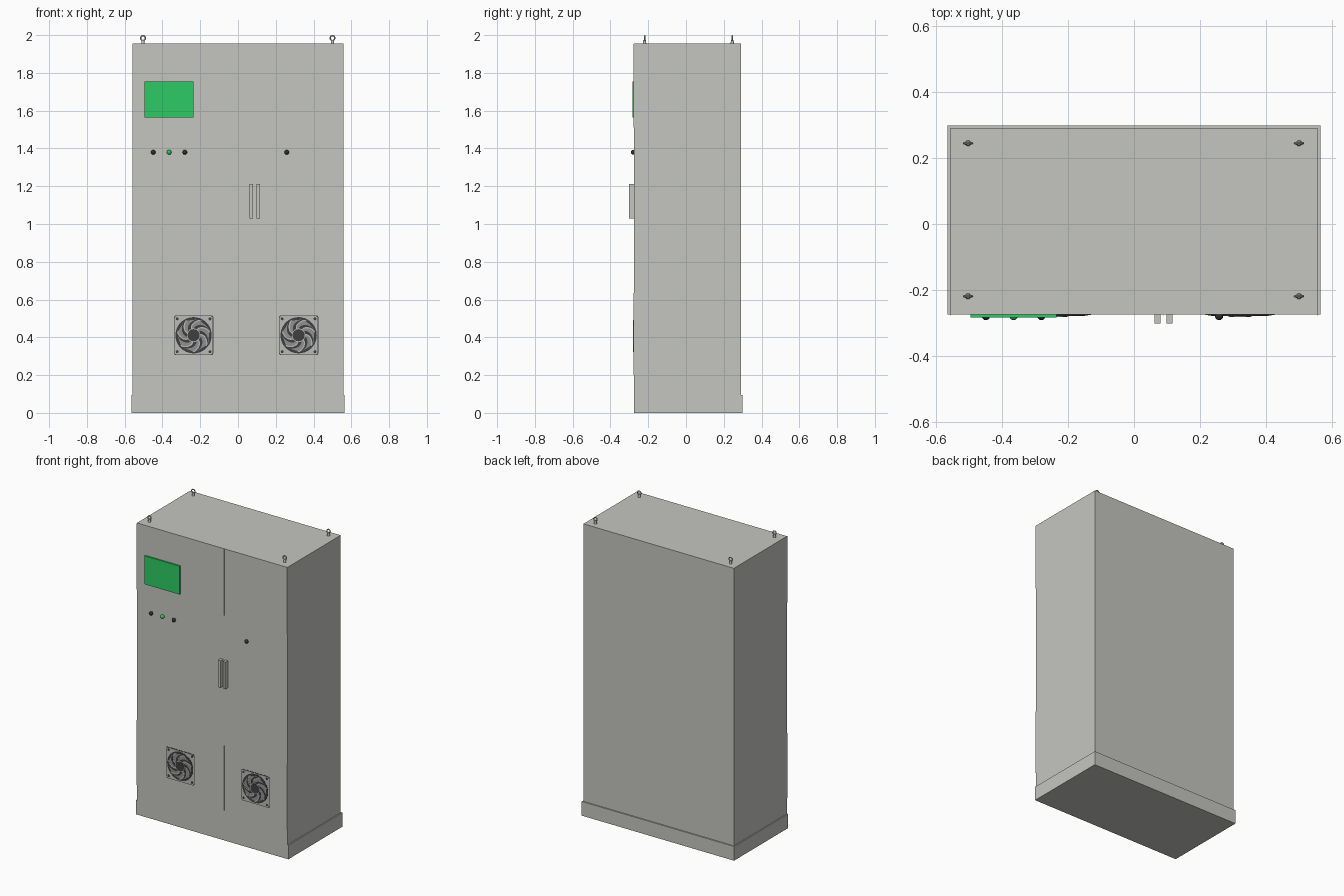
import bpy, bmesh, math
from mathutils import Matrix, Vector

cube = bpy.data.objects.get("Cube")
if cube:
    bpy.data.objects.remove(cube)


def material(name, r, g, b):
    m = bpy.data.materials.new(name)
    m.use_nodes = True
    m.diffuse_color = (r, g, b, 1)
    m.node_tree.nodes["Principled BSDF"].inputs["Base Color"].default_value = (r, g, b, 1)
    return m


GREY = material("cabinet_grey", 0.56, 0.56, 0.53)
GREEN = material("screen_green", 0.027, 0.60, 0.13)
BLACK = material("button_black", 0.03, 0.03, 0.03)
DARK = material("fan_dark", 0.05, 0.05, 0.05)
PALE = material("fan_pale", 0.50, 0.50, 0.49)
BLADE = material("fan_blade_grey", 0.28, 0.28, 0.28)

FRONT = -0.274          # plane of the doors


def finish(name, bm, mat, smooth=False):
    bmesh.ops.recalc_face_normals(bm, faces=bm.faces)
    me = bpy.data.meshes.new(name)
    bm.to_mesh(me)
    bm.free()
    me.materials.append(mat)
    ob = bpy.data.objects.new(name, me)
    bpy.context.collection.objects.link(ob)
    if smooth:
        bpy.ops.object.select_all(action='DESELECT')
        ob.select_set(True)
        bpy.context.view_layer.objects.active = ob
        bpy.ops.object.shade_smooth_by_angle()
    return ob


def box(name, mat, x, y, z):
    """Box from (min, max) pairs."""
    bm = bmesh.new()
    spans = (x, y, z)
    size = [b - a for a, b in spans]
    mid = Vector([(a + b) / 2 for a, b in spans])
    bmesh.ops.create_cube(bm, size=1, matrix=Matrix.Translation(mid) @ Matrix.Diagonal((*size, 1)))
    return finish(name, bm, mat)


def prism(bm, points, y0, y1):
    """Extrude an outline drawn in x, z from y0 to y1."""
    face = bm.faces.new([bm.verts.new((x, y0, z)) for x, z in points])
    ext = bmesh.ops.extrude_face_region(bm, geom=[face])
    verts = [v for v in ext["geom"] if isinstance(v, bmesh.types.BMVert)]
    bmesh.ops.translate(bm, verts=verts, vec=(0, y1 - y0, 0))


def circle(cx, cz, r, n=32):
    return [(cx + r * math.cos(i * math.tau / n), cz + r * math.sin(i * math.tau / n)) for i in range(n)]


def square(cx, cz, half, corner):
    """Square outline with rounded corners."""
    pts = []
    for k in range(4):
        a = math.pi / 4 + k * math.pi / 2
        sx, sz = math.copysign(1, math.cos(a)), math.copysign(1, math.sin(a))
        for i in range(4):
            t = k * math.pi / 2 + i * math.pi / 6
            pts.append((cx + sx * (half - corner) + corner * math.cos(t),
                        cz + sz * (half - corner) + corner * math.sin(t)))
    return pts


def plate(name, mat, outlines, y0, y1):
    bm = bmesh.new()
    for pts in outlines:
        prism(bm, pts, y0, y1)
    return finish(name, bm, mat)


# Cabinet and plinth
box("cabinet_body", GREY, (-0.558, 0.558), (FRONT, 0.29), (0.095, 1.955))
box("plinth", GREY, (-0.565, 0.565), (FRONT, 0.298), (0, 0.095))

# Thin seams between the doors and along their outer edges
for x, label in ((-0.557, "right"), (0.09, "middle"), (0.557, "left")):
    for z, level in (((0.2, 0.635), "lower"), ((1.51, 1.953), "upper")):
        box(f"{label}_{level}_seam", GREY, (x - 0.001, x + 0.001), (FRONT - 0.004, FRONT + 0.01), z)

# Display
box("display_screen", GREEN, (-0.495, -0.235), (-0.284, FRONT), (1.565, 1.755))

# Buttons
for i, (x, mat) in enumerate(((-0.449, BLACK), (-0.365, GREEN), (-0.281, BLACK), (0.258, BLACK))):
    bm = bmesh.new()
    bmesh.ops.create_uvsphere(bm, u_segments=20, v_segments=12, radius=0.0125,
                              matrix=Matrix.Translation((x, -0.279, 1.38)))
    finish(f"button_{i + 1}", bm, mat, True)

# Door handles
for x, label in ((0.071, "right"), (0.107, "left")):
    box(f"{label}_door_handle", GREY, (x - 0.009, x + 0.009), (-0.301, FRONT), (1.03, 1.212))


# Ventilation fans
def blade(cx, cz, start):
    """Curved blade outline sweeping outwards from the hub."""
    lead, trail = [], []
    for i in range(9):
        t = i / 8
        r = 0.034 + 0.054 * t
        a = start - 1.0 * t ** 1.3
        w = 0.20 + 0.20 * t
        lead.append((cx + r * math.cos(a + w), cz + r * math.sin(a + w)))
        trail.append((cx + r * math.cos(a - w), cz + r * math.sin(a - w)))
    return lead + trail[::-1]


for cx, label in ((-0.235, "right"), (0.321, "left")):
    cz, y = 0.411, FRONT
    step = 0.0012
    corners = [circle(cx + sx * 0.087, cz + sz * 0.087, 0.008, 12) for sx in (-1, 1) for sz in (-1, 1)]
    layers = (
        ("fan_border", DARK, [square(cx, cz, 0.105, 0.012)]),
        ("fan_frame", PALE, [square(cx, cz, 0.101, 0.010)]),
        ("fan_opening", DARK, [circle(cx, cz, 0.096, 40)] + corners),
        ("fan_blades", BLADE, [blade(cx, cz, k * math.tau / 7) for k in range(7)]),
        ("fan_hub_ring", PALE, [circle(cx, cz, 0.036)]),
        ("fan_hub", DARK, [circle(cx, cz, 0.032)]),
    )
    for k, (name, mat, outlines) in enumerate(layers):
        plate(f"{label}_{name}", mat, outlines, y, y - step * (k + 1))
    # Pale highlights along the leading edge of each blade
    edges = []
    for k in range(7):
        pts = blade(cx, cz, k * math.tau / 7)[:9]
        c = Vector((cx, cz))
        inner = [c + Matrix.Rotation(-0.14, 2) @ (Vector(p) - c) for p in pts]
        edges.append(pts + [tuple(p) for p in inner[::-1]])
    plate(f"{label}_fan_blade_edges", PALE, edges, y, y - step * 4.7)

# Lifting eye bolts on the roof
for x in (-0.503, 0.5):
    for y in (-0.219, 0.245):
        label = ("right" if x < 0 else "left") + ("_front" if y < 0 else "_back")
        bm = bmesh.new()
        bmesh.ops.create_cone(bm, cap_ends=True, segments=16, radius1=0.009, radius2=0.007, depth=0.022,
                              matrix=Matrix.Translation((x, y, 1.964)))
        finish(f"{label}_eye_bolt_stem", bm, GREY, True)
        bpy.ops.mesh.primitive_torus_add(major_segments=24, minor_segments=8, major_radius=0.0125,
                                         minor_radius=0.0035, location=(x, y, 1.984),
                                         rotation=(math.pi / 2, 0, 0))
        ring = bpy.context.object
        ring.name = f"{label}_eye_bolt_ring"
        ring.data.materials.append(GREY)
        bpy.ops.object.shade_smooth_by_angle()
